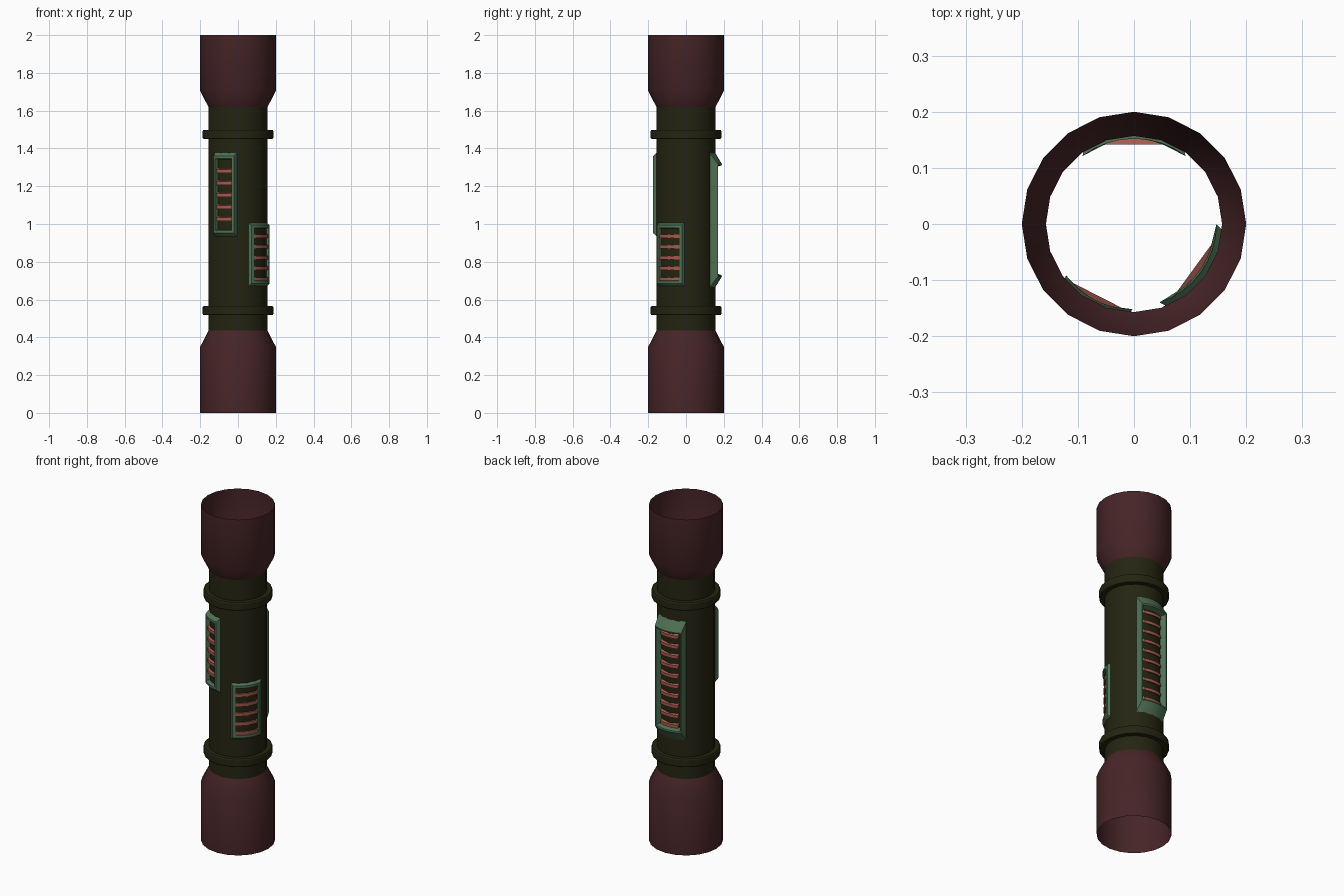
import bpy, bmesh
from math import sin, cos, pi, radians

if "Cube" in bpy.data.objects:
    bpy.data.objects.remove(bpy.data.objects["Cube"])


def material(name, rgb):
    m = bpy.data.materials.new(name)
    m.use_nodes = True
    m.diffuse_color = (*rgb, 1)
    m.node_tree.nodes["Principled BSDF"].inputs["Base Color"].default_value = (*rgb, 1)
    return m


MAROON = material("dark maroon", (0.062, 0.018, 0.02))
OLIVE = material("dark olive", (0.018, 0.018, 0.006))
GREEN = material("muted green", (0.08, 0.17, 0.09))
RED = material("dusty red", (0.38, 0.1, 0.075))
SIDES = 20


def polar(r, angle, z):
    """Point on a cylinder; angle 0 faces the front and grows towards +x."""
    return (r * sin(angle), -r * cos(angle), z)


def finish(name, bm, mat, recalc=True):
    if recalc:
        bmesh.ops.recalc_face_normals(bm, faces=bm.faces)
    mesh = bpy.data.meshes.new(name)
    bm.to_mesh(mesh)
    bm.free()
    mesh.materials.append(mat)
    ob = bpy.data.objects.new(name, mesh)
    bpy.context.collection.objects.link(ob)
    bpy.ops.object.select_all(action="DESELECT")
    ob.select_set(True)
    bpy.context.view_layer.objects.active = ob
    bpy.ops.object.shade_smooth_by_angle(angle=radians(30))
    return ob


def bridge(bm, a, b):
    n = len(a)
    for i in range(n):
        j = (i + 1) % n
        bm.faces.new((a[i], a[j], b[j], b[i]))


def lathe(name, profile, mat, closed=False):
    """Revolve (radius, z) points, listed upwards, around the z axis."""
    bm = bmesh.new()
    rings = [[bm.verts.new(polar(r, 2 * pi * i / SIDES, z)) for i in range(SIDES)]
             for r, z in profile]
    for a, b in zip(rings, rings[1:]):
        bridge(bm, a, b)
    if closed:
        bridge(bm, rings[-1], rings[0])
    return finish(name, bm, mat, recalc=closed)


def frame(name, centre, z, loops):
    """Curved vent frame from loops of (radius, half angle, half height)."""
    bm = bmesh.new()
    steps = 8
    rings = []
    for r, half, h in loops:
        a = [radians(centre - half + 2 * half * i / steps) for i in range(steps + 1)]
        pts = [(t, z - h) for t in a] + [(t, z + h) for t in reversed(a)]
        rings.append([bm.verts.new(polar(r, t, zz)) for t, zz in pts])
    for i, ring in enumerate(rings):
        bridge(bm, ring, rings[(i + 1) % len(rings)])
    finish(name, bm, GREEN)


def slats(name, centre, z, count, spacing, chord, half_width, outer):
    """Row of louvres with a flat inner edge and a curved outer edge."""
    bm = bmesh.new()
    c = radians(centre)
    steps, thick, drop = 6, 0.018, 0.006
    half = half_width / outer
    for k in range(count):
        zk = z + (k - (count - 1) / 2) * spacing
        # tangential and radial positions of the outline
        outline = [(-half_width, chord, drop), (half_width, chord, drop)]
        for i in range(steps + 1):
            t = half - 2 * half * i / steps
            outline.append((outer * sin(t), outer * cos(t), -drop))
        levels = []
        for dz in (-thick / 2, thick / 2):
            levels.append([bm.verts.new((u * cos(c) + v * sin(c),
                                         u * sin(c) - v * cos(c), zk + dz + w))
                           for u, v, w in outline])
        bridge(bm, *levels)
        for ring in levels:
            bm.faces.new(ring)
    finish(name, bm, RED)


# Open pipe with flared end sleeves
lathe("lower_sleeve", [(0.2, 0), (0.2, 0.35), (0.157, 0.435)], MAROON)
lathe("pipe_body", [(0.157, 0.435), (0.157, 1.62)], OLIVE)
lathe("upper_sleeve", [(0.157, 1.62), (0.2, 1.705), (0.2, 2)], MAROON)

# Raised collars
for label, z in (("lower", 0.542), ("upper", 1.474)):
    lathe(label + "_collar", [(0.157, z - 0.024), (0.183, z - 0.024), (0.187, z - 0.018),
                              (0.187, z + 0.018), (0.183, z + 0.024), (0.157, z + 0.024)],
          OLIVE, closed=True)

# Front vent
frame("front_vent_frame", -27, 1.156,
      [(0.152, 26, 0.225), (0.177, 20, 0.203), (0.177, 16, 0.19), (0.152, 16, 0.185)])
slats("front_vent_slats", -27, 1.159, 5, 0.0635, 0.143, 0.05, 0.168)

# Side vent
frame("side_vent_frame", 54, 0.839,
      [(0.147, 36, 0.175), (0.168, 29, 0.155), (0.168, 23, 0.14), (0.143, 23, 0.135)])
slats("side_vent_slats", 54, 0.828, 5, 0.057, 0.133, 0.07, 0.163)

# Long back vent
frame("back_vent_frame", 180, 1.02,
      [(0.152, 37, 0.36), (0.19, 27, 0.298), (0.188, 25, 0.29), (0.152, 23, 0.28)])
slats("back_vent_slats", 180, 1.02, 10, 0.059, 0.142, 0.058, 0.168)
